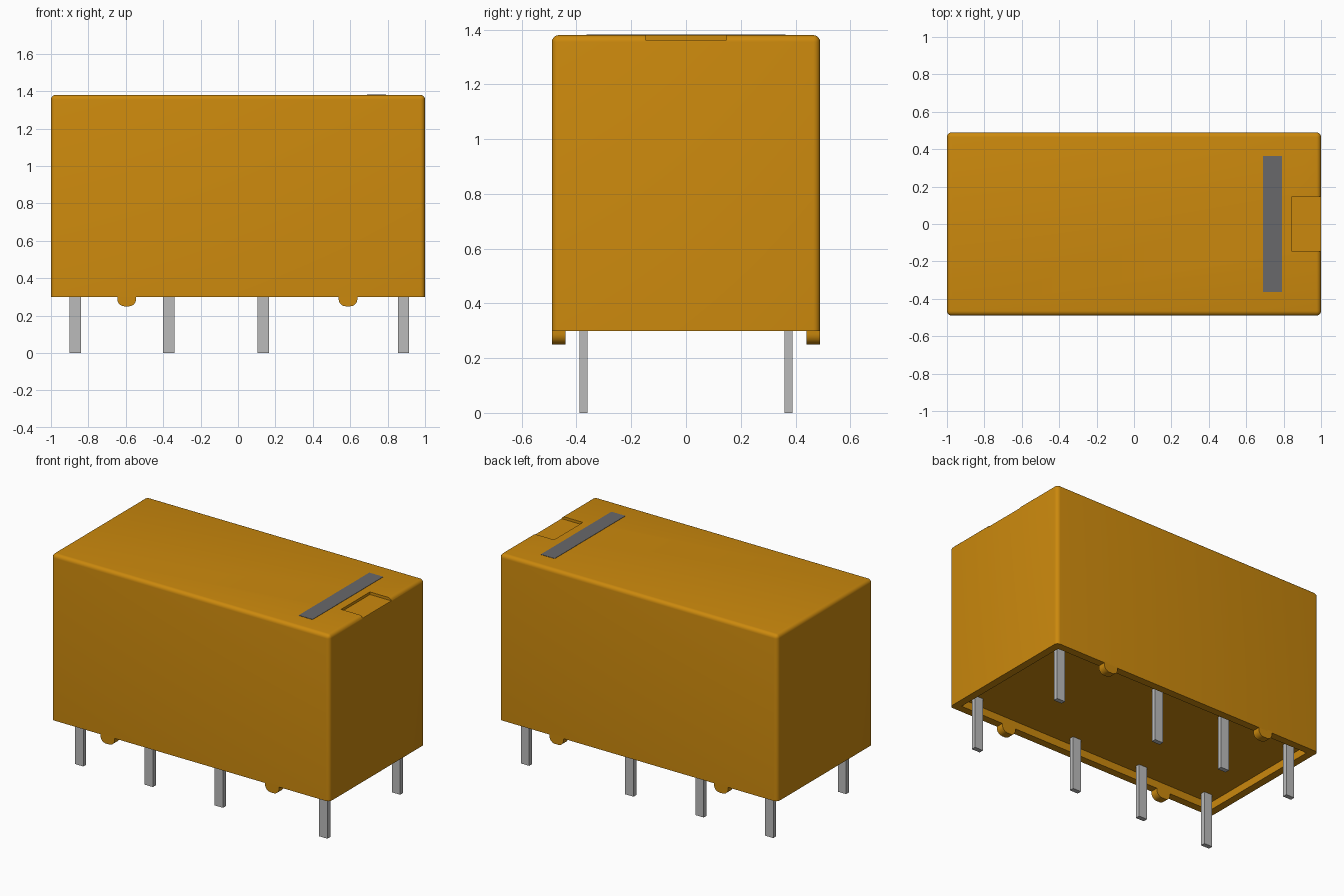
import bpy
import bmesh
import math

old = bpy.data.objects.get("Cube")
if old:
    bpy.data.objects.remove(old, do_unlink=True)


def material(name, color, metallic=0.0):
    m = bpy.data.materials.new(name)
    m.use_nodes = True
    m.diffuse_color = (*color, 1)
    m.node_tree.nodes["Principled BSDF"].inputs["Base Color"].default_value = (*color, 1)
    return m


amber = material("amber plastic", (0.60, 0.25, 0.004))
metal = material("pin metal", (0.50, 0.50, 0.50))
grey = material("grey marking", (0.14, 0.14, 0.145))


def box(name, lo, hi, mat):
    """Axis-aligned box between two corners."""
    bm = bmesh.new()
    bmesh.ops.create_cube(bm, size=1)
    for v in bm.verts:
        v.co = [(a + b) / 2 + c * (b - a) for a, b, c in zip(lo, hi, v.co)]
    return finish(name, bm, mat)


def finish(name, bm, mat):
    mesh = bpy.data.meshes.new(name)
    bmesh.ops.recalc_face_normals(bm, faces=bm.faces)
    bm.to_mesh(mesh)
    bm.free()
    mesh.materials.append(mat)
    ob = bpy.data.objects.new(name, mesh)
    bpy.context.collection.objects.link(ob)
    return ob


def cut(target, cutter):
    mod = target.modifiers.new(cutter.name, "BOOLEAN")
    mod.operation = "DIFFERENCE"
    mod.solver = "EXACT"
    mod.object = cutter
    cutter.hide_render = True
    cutter.hide_viewport = True


# Housing: every edge rounded except around the open bottom
BOTTOM, TOP, DEPTH, WALL = 0.3, 1.38, 0.49, 0.05
housing = box("housing", (-1, -DEPTH, BOTTOM), (1, DEPTH, TOP), amber)
bm = bmesh.new()
bm.from_mesh(housing.data)
edges = [e for e in bm.edges if max(v.co.z for v in e.verts) > BOTTOM + 0.1]
bmesh.ops.bevel(bm, geom=edges, offset=0.025, segments=5, profile=0.5, affect="EDGES")
bm.to_mesh(housing.data)
bm.free()

# Shallow recess underneath and thumb notch at the top of the left end
cut(housing, box("base_recess_cutter", (-1 + WALL, -DEPTH + WALL, 0.2),
                 (1 - WALL, DEPTH - WALL, BOTTOM + 0.05), amber))
cut(housing, box("notch_cutter", (0.845, -0.148, TOP - 0.017), (1.1, 0.148, 1.5), amber))
bpy.context.view_layer.objects.active = housing
housing.select_set(True)
bpy.ops.object.shade_smooth_by_angle(angle=math.radians(35))
housing.select_set(False)

# Printed orientation bar
box("marking_bar", (0.69, -0.363, TOP - 0.002), (0.79, 0.363, TOP + 0.002), grey)


def standoff(name, x, y0, y1):
    """Small foot with a rounded underside, extruded through the wall."""
    r, half = 0.038, 0.05
    low = BOTTOM - 0.05
    outline = [(-half, BOTTOM + 0.01)]
    for side in (-1, 1):
        for i in range(7):
            a = math.radians(15 * i if side < 0 else 90 - 15 * i)
            outline.append((side * (half - r + r * math.cos(a)), low + r - r * math.sin(a)))
    outline.append((half, BOTTOM + 0.01))
    bm = bmesh.new()
    face = bm.faces.new([bm.verts.new((x + px, y0, pz)) for px, pz in outline])
    ext = bmesh.ops.extrude_face_region(bm, geom=[face])
    for v in ext["geom"]:
        if isinstance(v, bmesh.types.BMVert):
            v.co.y = y1
    ob = finish(name, bm, amber)
    bpy.context.view_layer.objects.active = ob
    ob.select_set(True)
    bpy.ops.object.shade_smooth_by_angle(angle=math.radians(35))
    ob.select_set(False)


# Feet and pins on both long sides
for side, label in ((-1, "front"), (1, "back")):
    for i, x in enumerate((-0.595, 0.588)):
        standoff(f"{label}_standoff_{i + 1}", x, side * (DEPTH - WALL), side * DEPTH)
    for i, x in enumerate((-0.87, -0.37, 0.135, 0.885)):
        y = side * 0.374
        box(f"{label}_pin_{i + 1}", (x - 0.03, y - 0.015, 0), (x + 0.03, y + 0.015, 0.37), metal)
